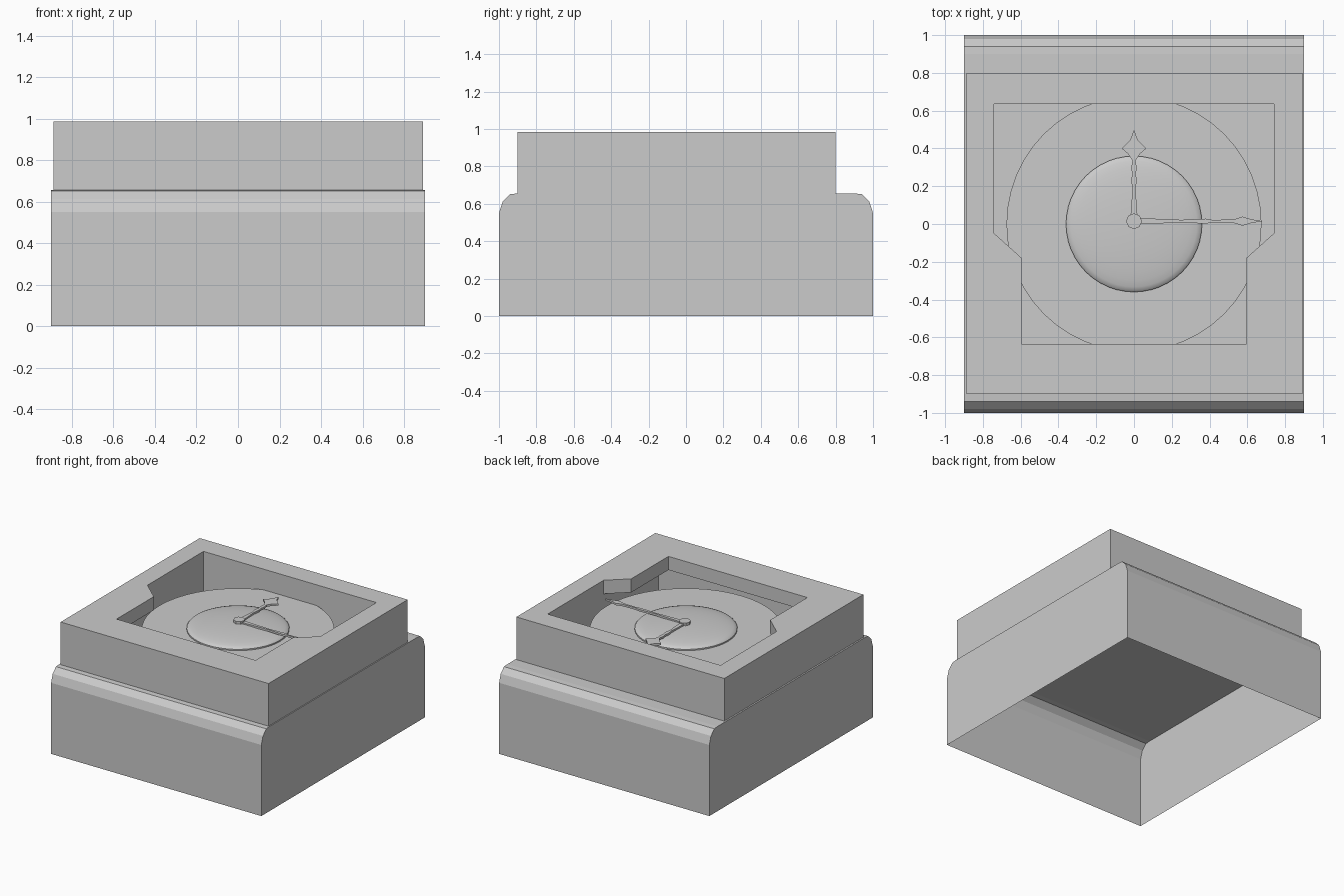
import bpy, bmesh, math

cube = bpy.data.objects.get("Cube")
if cube:
    bpy.data.objects.remove(cube, do_unlink=True)

GREY = (0.6, 0.6, 0.6, 1)
grey = bpy.data.materials.new("plain grey")
grey.use_nodes = True
grey.diffuse_color = GREY
grey.node_tree.nodes["Principled BSDF"].inputs["Base Color"].default_value = GREY


def add_object(name, bm):
    mesh = bpy.data.meshes.new(name)
    bmesh.ops.recalc_face_normals(bm, faces=bm.faces)
    bm.to_mesh(mesh)
    bm.free()
    mesh.materials.append(grey)
    obj = bpy.data.objects.new(name, mesh)
    bpy.context.collection.objects.link(obj)
    return obj


def prism(name, points, offset):
    """Extrude a closed outline of 3D points along an offset."""
    bm = bmesh.new()
    face = bm.faces.new([bm.verts.new(p) for p in points])
    new = bmesh.ops.extrude_face_region(bm, geom=[face], use_keep_orig=True)["geom"]
    bmesh.ops.translate(bm, vec=offset, verts=[v for v in new if isinstance(v, bmesh.types.BMVert)])
    return add_object(name, bm)


def flat_prism(name, outline, low, high):
    return prism(name, [(x, y, low) for x, y in outline], (0, 0, high - low))


def rectangle(x0, x1, y0, y1):
    return [(x0, y0), (x1, y0), (x1, y1), (x0, y1)]


def mirrored(half):
    """Complete an outline that is symmetric in its first coordinate."""
    return half + [(-x, y) for x, y in reversed(half) if x]


def lathe(name, profile, steps):
    bm = bmesh.new()
    verts = [bm.verts.new((r, 0, z)) for r, z in profile]
    edges = [bm.edges.new(pair) for pair in zip(verts, verts[1:])]
    bmesh.ops.spin(bm, geom=verts + edges, cent=(0, 0, 0), axis=(0, 0, 1),
                   angle=math.tau, steps=steps)
    bmesh.ops.remove_doubles(bm, verts=bm.verts, dist=0.0001)
    return add_object(name, bm)


# Hollow base with rounded shoulders, open underneath
half = [(1, 0), (1, 0.55), (0.98, 0.612), (0.94, 0.652), (0.9, 0.655)]
base = prism("base_shell", [(-0.9, y, z) for y, z in mirrored(half)], (1.8, 0, 0))
bm = bmesh.new()
bm.from_mesh(base.data)
underside = [f for f in bm.faces if all(v.co.z < 0.001 for v in f.verts)]
bmesh.ops.delete(bm, geom=underside, context="FACES_ONLY")
bm.to_mesh(base.data)
bm.free()

# Upper case: cavity below, shaped opening through its front plate
case = flat_prism("upper_case", rectangle(-0.888, 0.892, -0.9, 0.8), 0.655, 0.985)
opening = mirrored([(0.74, 0.635), (0.74, -0.05), (0.595, -0.18), (0.595, -0.635)])
cutters = [
    flat_prism("cavity_cutter", rectangle(-0.74, 0.74, -0.72, 0.635), 0.6, 0.88),
    flat_prism("opening_cutter", opening, 0.8, 1.1),
]
for cutter in cutters:
    cutter.hide_render = True
    cutter.hide_set(True)
    cutter.display_type = "WIRE"
    cut = case.modifiers.new(cutter.name, "BOOLEAN")
    cut.operation = "DIFFERENCE"
    cut.solver = "EXACT"
    cut.object = cutter
    bpy.context.view_layer.objects.active = case
    bpy.ops.object.modifier_apply(modifier=cut.name)
for cutter in cutters:
    bpy.data.objects.remove(cutter, do_unlink=True)

# Dial disc and domed centre
lathe("dial_disc", [(0, 0.825), (0.675, 0.825), (0.675, 0.81), (0, 0.81)], 48)
dome_profile = [(0.36, 0.825), (0.36, 0.835)]
for i in range(1, 9):
    t = i / 8 * math.pi / 2
    dome_profile.append((0.36 * math.cos(t), 0.835 + 0.04 * math.sin(t)))
dome = lathe("dial_dome", dome_profile, 48)
bpy.ops.object.select_all(action="DESELECT")
dome.select_set(True)
bpy.context.view_layer.objects.active = dome
bpy.ops.object.shade_smooth_by_angle(angle=math.radians(40))

# Hands: half width and distance from the hub
hour_half = [(0.013, 0), (0.018, 0.03), (0.008, 0.17), (0.015, 0.22), (0.008, 0.25),
             (0.015, 0.28), (0.008, 0.32), (0.03, 0.355), (0.065, 0.385),
             (0.02, 0.43), (0, 0.483)]
minute_half = [(0.013, 0), (0.016, 0.04), (0.007, 0.25), (0.013, 0.38), (0.006, 0.42),
               (0.01, 0.53), (0.024, 0.575), (0.01, 0.62), (0, 0.68)]
HUB_Y = 0.015
flat_prism("hour_hand", [(w, HUB_Y + d) for w, d in mirrored(hour_half)], 0.87, 0.885)
flat_prism("minute_hand", [(d, HUB_Y + w) for w, d in mirrored(minute_half)], 0.87, 0.885)
hub = lathe("hand_hub", [(0, 0.865), (0.042, 0.865), (0.042, 0.895), (0, 0.895)], 8)
hub.location.y = HUB_Y
